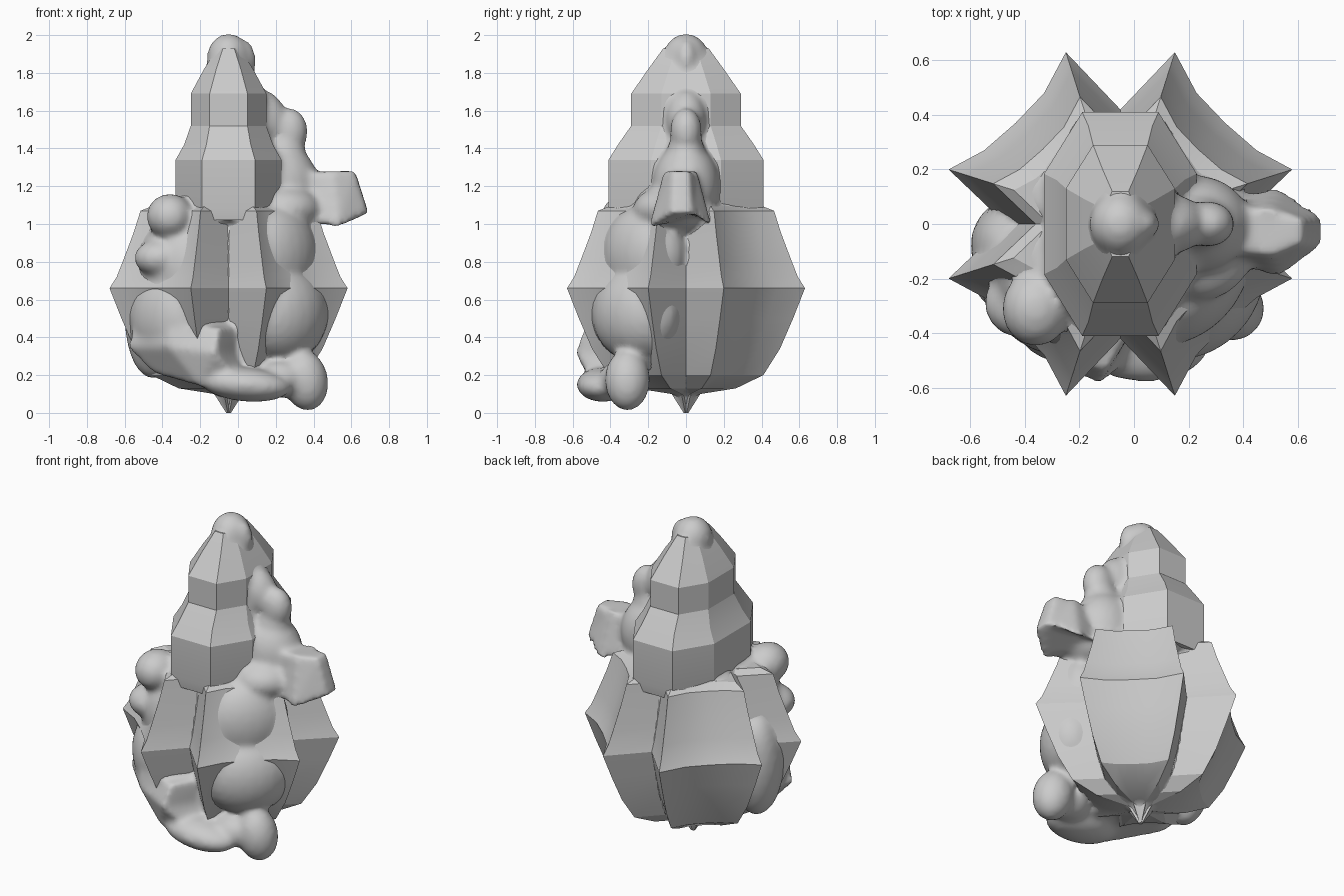
import bpy, bmesh, math

cube = bpy.data.objects.get("Cube")
if cube:
    bpy.data.objects.remove(cube, do_unlink=True)

stone = bpy.data.materials.new("plain_grey")
stone.use_nodes = True
stone.diffuse_color = (0.6, 0.6, 0.6, 1)
stone.node_tree.nodes["Principled BSDF"].inputs["Base Color"].default_value = (0.6, 0.6, 0.6, 1)

AXIS = -0.05  # x of the body's vertical axis


def finish(bm, name, angle=30):
    bmesh.ops.recalc_face_normals(bm, faces=bm.faces)
    mesh = bpy.data.meshes.new(name)
    bm.to_mesh(mesh)
    bm.free()
    mesh.materials.append(stone)
    obj = bpy.data.objects.new(name, mesh)
    bpy.context.collection.objects.link(obj)
    bpy.ops.object.select_all(action='DESELECT')
    obj.select_set(True)
    bpy.context.view_layer.objects.active = obj
    bpy.ops.object.shade_smooth_by_angle(angle=math.radians(angle))
    return obj


def loft(name, rings, angle=30):
    """Skin a list of rings of 3D points and cap both ends."""
    bm = bmesh.new()
    rows = [[bm.verts.new(p) for p in ring] for ring in rings]
    n = len(rows[0])
    for a, b in zip(rows, rows[1:]):
        for i in range(n):
            j = (i + 1) % n
            bm.faces.new((a[i], a[j], b[j], b[i]))
    bm.faces.new(rows[0])
    bm.faces.new(rows[-1])
    return finish(bm, name, angle)


def four_way(quarter):
    """Mirror a quarter outline, listed from +x to +y, around both axes."""
    half = quarter + [(-x, y) for x, y in reversed(quarter) if x > 0]
    return half + [(x, -y) for x, y in reversed(half) if y > 0]


# Lower body: eight pointed fins with hollows between them
star = four_way([(.42, 0), (.63, .2), (.5, .27), (.385, .37),
                 (.28, .48), (.2, .63), (0, .42)])
fin_profile = [(0, .02), (.1, .12), (.13, .42), (.2, .65), (.34, .79), (.5, .9),
               (.66, 1), (.72, .94), (.8, .89), (.95, .8), (1.07, .74), (1.1, .62)]


def fins(name, shrink):
    return loft(name, [[(AXIS + x * s * shrink, y * s * shrink, z) for x, y in star]
                       for z, s in fin_profile], 25)


# Upper body: stepped eight-sided tower (z, half x, half y)
tiers = [(1.02, .27, .4), (1.08, .28, .41), (1.34, .28, .41), (1.42, .235, .36),
         (1.52, .2, .29), (1.69, .2, .29), (1.82, .13, .2), (1.93, .06, .12)]


def tower(name, shrink):
    return loft(name, [[(AXIS + x * shrink, y * shrink, z) for x, y in
                        four_way([(hx, hy * .45), (hx * .5, hy)])]
                       for z, hx, hy in tiers], 15)


fins("finned_body", 1)
tower("stepped_tower", 1)

# Growths are gathered here, then fused with a slim core so they flow into the body
growths = [fins("growth_core_low", .96), tower("growth_core_high", .97)]


def lump(name, loc, size, tilt=0, spin=0):
    bm = bmesh.new()
    bmesh.ops.create_uvsphere(bm, u_segments=24, v_segments=14, radius=1)
    bmesh.ops.scale(bm, vec=size, verts=bm.verts)
    obj = finish(bm, name, 60)
    obj.location = loc
    obj.rotation_euler = (0, math.radians(tilt), math.radians(spin))
    growths.append(obj)


# Knob on the summit
lump("top_knob", (-.05, 0, 1.88), (.115, .12, .128))
lump("knob_point", (.02, 0, 1.87), (.075, .06, .11))

# Figure leaning on the left side
lump("side_neck", (.13, 0, 1.56), (.13, .11, .16), -25)
lump("side_head", (.27, 0, 1.49), (.1, .085, .125))
lump("side_throat", (.24, 0, 1.38), (.12, .1, .12))
lump("side_chest", (.22, 0, 1.2), (.21, .18, .23))
lump("side_waist", (.25, -.06, 1.08), (.2, .22, .13))

# Tapered block sticking out of the left side
growths.append(loft("side_block", [
    [(.3, -.13, 1.04), (.53, -.2, .98), (.69, -.08, 1.06), (.69, .03, 1.06),
     (.53, .14, .98), (.3, .09, 1.04)],
    [(.3, -.1, 1.27), (.5, -.12, 1.28), (.62, -.07, 1.28), (.62, .02, 1.28),
     (.5, .06, 1.28), (.3, .04, 1.27)]]))

# Broad swellings that fill the hollows almost flush with the fins
lump("front_left_upper", (.2, -.22, .84), (.18, .26, .26), spin=-45)
lump("front_left_lower", (.24, -.26, .52), (.2, .27, .25), spin=-45)
lump("front_right_upper", (-.33, -.24, .78), (.16, .24, .25), spin=45)
lump("front_right_lower", (-.35, -.26, .5), (.18, .26, .25), spin=45)
lump("right_hollow", (-.45, -.08, .5), (.15, .17, .32))

# Round head and arm on the front right
lump("front_right_head", (-.36, -.31, 1.04), (.125, .14, .12))
lump("front_right_arm", (-.41, -.29, .82), (.14, .13, .1))
lump("front_right_shoulder", (-.28, -.2, .95), (.16, .16, .18))

# Ledge along the front foot
growths.append(loft("front_ledge", [
    [(-.45, -.28, .21), (-.2, -.49, .14), (.05, -.45, .11), (.1, -.2, .15), (-.3, -.1, .2)],
    [(-.59, -.25, .35), (-.37, -.48, .35), (-.12, -.59, .32), (.1, -.2, .3), (-.3, -.1, .36)],
    [(-.56, -.25, .44), (-.36, -.46, .46), (-.1, -.54, .45), (.1, -.2, .48), (-.3, -.1, .48)]]))
lump("front_foot", (.04, -.44, .15), (.24, .14, .09), 5)
lump("front_ball", (.355, -.31, .175), (.122, .12, .165), -12)
lump("ball_neck", (.22, -.34, .18), (.14, .12, .1))

# Fuse the growths into one soft skin
bpy.ops.object.select_all(action='DESELECT')
for part in growths:
    part.select_set(True)
skin = growths[0]
bpy.context.view_layer.objects.active = skin
bpy.ops.object.join()
skin.name = skin.data.name = "fused_growths"
remesh = skin.modifiers.new("fuse", 'REMESH')
remesh.mode = 'VOXEL'
remesh.voxel_size = .018
remesh.use_smooth_shade = True
soften = skin.modifiers.new("soften", 'SMOOTH')
soften.factor = .5
soften.iterations = 10
